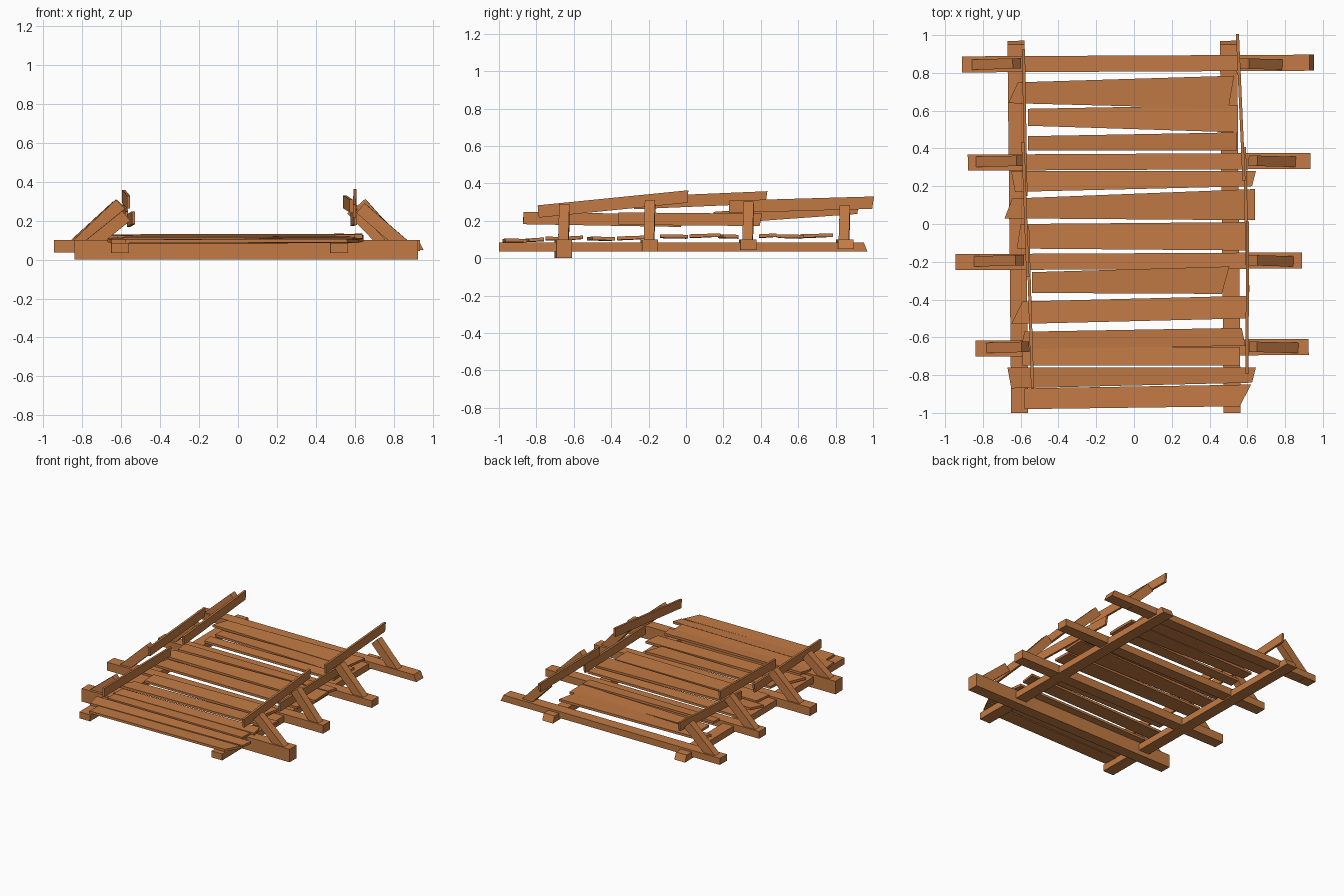
import bpy, bmesh
from mathutils import Vector

wood = bpy.data.materials.new("warm brown wood")
wood.diffuse_color = (0.54, 0.195, 0.058, 1)


def solid(name, end_a, end_b):
    """Six-sided block between two four-point end outlines."""
    bm = bmesh.new()
    a = [bm.verts.new(p) for p in end_a]
    b = [bm.verts.new(p) for p in end_b]
    bm.faces.new(a)
    bm.faces.new(b[::-1])
    for i in range(4):
        j = (i + 1) % 4
        bm.faces.new((a[j], a[i], b[i], b[j]))
    bmesh.ops.recalc_face_normals(bm, faces=bm.faces)
    me = bpy.data.meshes.new(name)
    bm.to_mesh(me)
    bm.free()
    me.materials.append(wood)
    ob = bpy.data.objects.new(name, me)
    bpy.context.collection.objects.link(ob)


def bar(name, p, q, width, height, skew=0.0):
    """Straight timber from p to q; width is horizontal, skew slants the far end."""
    p, q = Vector(p), Vector(q)
    d = (q - p).normalized()
    side = d.cross(Vector((0, 0, 1))).normalized()
    up = side.cross(d)
    corners = [(-1, -1), (1, -1), (1, 1), (-1, 1)]
    sec = [side * (s * width / 2) + up * (t * height / 2) for s, t in corners]
    solid(name, [p + c for c in sec],
          [q + c + d * (skew * t) for c, (s, t) in zip(sec, corners)])


# Long stringers under the deck
bar("stringer_left", (-0.605, -1, 0.06), (-0.625, 0.96, 0.06), 0.09, 0.05, -0.01)
bar("stringer_right", (0.52, -1, 0.06), (0.50, 0.96, 0.06), 0.09, 0.05, -0.01)

# Cross beams: x start, x end, y, z bottom, end slant
for x0, x1, y, z0, s in [(-0.84, 0.925, -0.655, 0.0, 0),
                         (-0.945, 0.89, -0.197, 0.036, 0),
                         (-0.88, 0.935, 0.33, 0.045, 0),
                         (-0.91, 0.94, 0.85, 0.05, -0.012)]:
    bar("cross_beam", (x0, y - 0.005, (z0 + 0.1) / 2), (x1, y + 0.004, (z0 + 0.1) / 2),
        0.085, 0.1 - z0, s)

# Slanted rail struts: foot x, top x, top z, y
for xf, xt, zt, y in [(-0.73, -0.575, 0.225, -0.655), (-0.80, -0.605, 0.285, -0.197),
                      (-0.79, -0.60, 0.285, 0.33), (-0.81, -0.62, 0.275, 0.845),
                      (0.82, 0.63, 0.265, -0.655), (0.80, 0.63, 0.29, -0.197),
                      (0.81, 0.63, 0.28, 0.33), (0.74, 0.585, 0.26, 0.845)]:
    foot = Vector((xf, y, 0.1))
    top = Vector((xt, y + 0.005, zt))
    foot -= (top - foot).normalized() * 0.04
    bar("rail_strut", foot, top, 0.055, 0.065)

# Crooked rail boards: start point, end point
for p, q in [((-0.537, -0.87, 0.215), (-0.563, -0.02, 0.20)),
             ((-0.562, -0.28, 0.295), (-0.588, 0.43, 0.325)),
             ((-0.572, 0.15, 0.215), (-0.585, 0.92, 0.27)),
             ((0.598, -0.79, 0.25), (0.602, 0.01, 0.33)),
             ((0.603, -0.36, 0.212), (0.585, 0.40, 0.205)),
             ((0.582, 0.23, 0.275), (0.548, 1.0, 0.297))]:
    bar("rail_board", p, q, 0.016, 0.066, 0.006)

# Deck planks: left x, right x, left slant, right slant, left y pair, right y pair
planks = [
    (-0.58, 0.59, 0.00, 0.03, -0.98, -0.87, -0.965, -0.85),
    (-0.66, 0.635, -0.01, 0.01, -0.87, -0.76, -0.84, -0.76),
    (-0.59, 0.56, 0.00, 0.00, -0.75, -0.65, -0.75, -0.65),
    (-0.59, 0.58, 0.01, -0.01, -0.66, -0.57, -0.645, -0.55),
    (-0.62, 0.60, 0.03, 0.01, -0.53, -0.41, -0.50, -0.38),
    (-0.54, 0.485, 0.00, 0.02, -0.365, -0.255, -0.37, -0.225),
    (-0.61, 0.60, 0.01, 0.00, -0.13, 0.00, -0.14, 0.01),
    (-0.665, 0.64, 0.02, 0.00, 0.03, 0.135, 0.02, 0.185),
    (-0.64, 0.635, -0.01, 0.01, 0.17, 0.28, 0.20, 0.28),
    (-0.56, 0.545, 0.00, 0.00, 0.39, 0.465, 0.39, 0.485),
    (-0.56, 0.55, 0.00, 0.00, 0.52, 0.61, 0.485, 0.63),
    (-0.64, 0.515, 0.025, 0.015, 0.64, 0.75, 0.61, 0.785),
]
for i, (xl, xr, sl, sr, a0, a1, b0, b1) in enumerate(planks):
    z = 0.085 if i < 2 else 0.095 if i < 6 else 0.107   # deck steps up to the back
    tilt = 0.005 if i % 2 else -0.003
    t = 0.018

    def end(x, s, y0, y1, dz):
        return [(x - s, y0, z + dz), (x + s, y1, z + dz + tilt),
                (x + s, y1, z + dz + tilt + t), (x - s, y0, z + dz + t)]
    solid("deck_plank", end(xl, sl, a0, a1, 0.0), end(xr, sr, b0, b1, 0.003))
